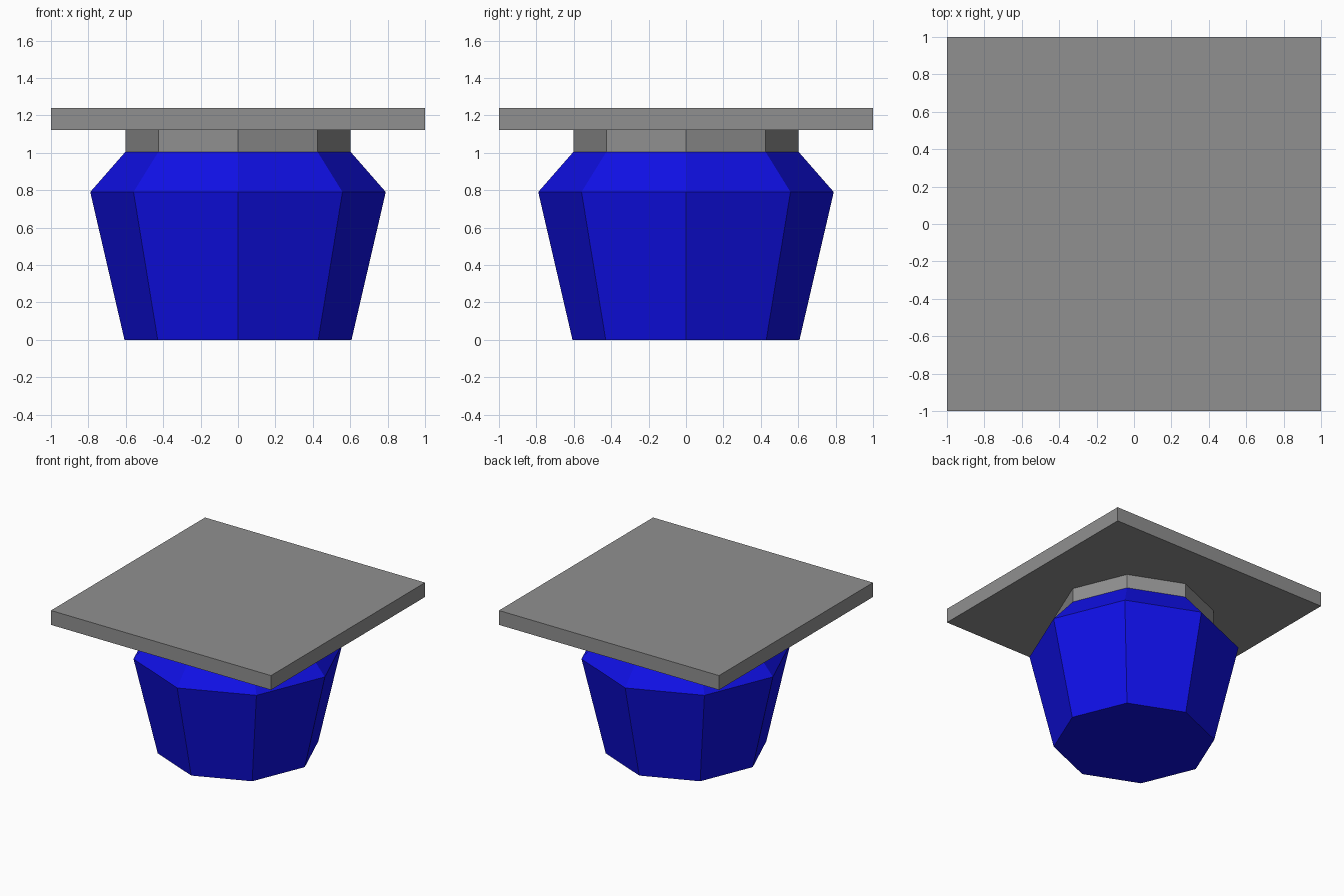
import bpy, bmesh, math

if "Cube" in bpy.data.objects:
    bpy.data.objects.remove(bpy.data.objects["Cube"])

def material(name, rgb):
    m = bpy.data.materials.new(name)
    m.diffuse_color = (*rgb, 1)
    m.use_nodes = True
    m.node_tree.nodes["Principled BSDF"].inputs["Base Color"].default_value = m.diffuse_color
    return m

blue = material("blue", (0.005, 0.005, 0.8))
grey = material("grey", (0.28, 0.28, 0.28))

def make_object(name, bm, mat):
    bmesh.ops.recalc_face_normals(bm, faces=bm.faces)
    me = bpy.data.meshes.new(name)
    bm.to_mesh(me)
    bm.free()
    me.materials.append(mat)
    bpy.context.collection.objects.link(bpy.data.objects.new(name, me))

def lathe(name, profile, mat, sides=8):
    """Closed prism-like solid from (radius, height) rings."""
    bm = bmesh.new()
    rings = [[bm.verts.new((r * math.cos(2 * math.pi * i / sides),
                            r * math.sin(2 * math.pi * i / sides), z))
              for i in range(sides)] for r, z in profile]
    for a, b in zip(rings, rings[1:]):
        for i in range(sides):
            j = (i + 1) % sides
            bm.faces.new((a[i], a[j], b[j], b[i]))
    bm.faces.new(rings[0])
    bm.faces.new(rings[-1])
    make_object(name, bm, mat)

# Eight-sided body with a shoulder
lathe("body", [(0.607, 0), (0.79, 0.79), (0.602, 1.005)], blue)
# Short neck under the plate
lathe("neck", [(0.602, 1.005), (0.602, 1.122)], grey)

# Square top plate
bm = bmesh.new()
bmesh.ops.create_cube(bm, size=1)
for v in bm.verts:
    v.co = (v.co.x * 2, v.co.y * 2, 1.18 + v.co.z * 0.118)
make_object("top_plate", bm, grey)
